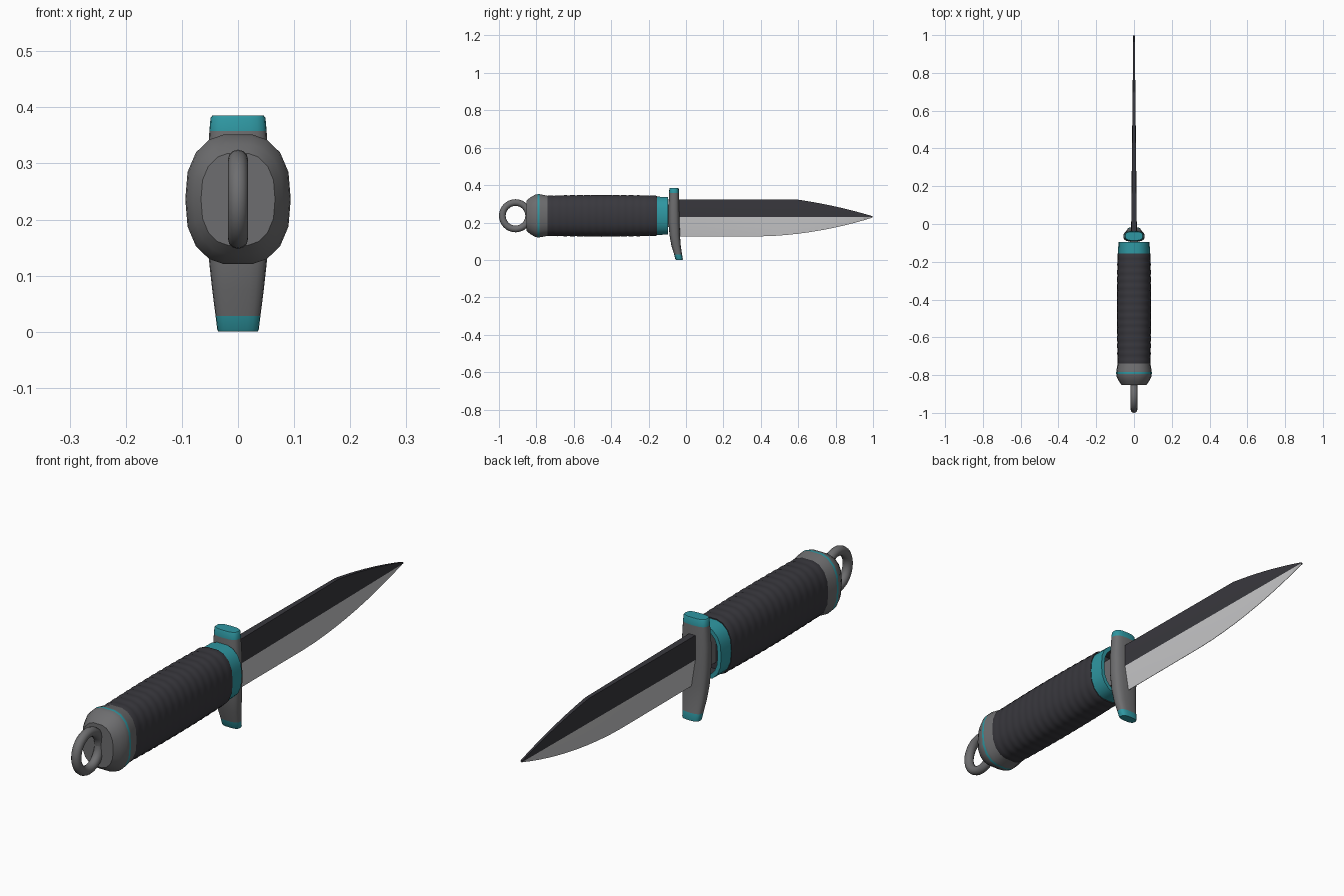
import bpy, bmesh, math

if "Cube" in bpy.data.objects:
    bpy.data.objects.remove(bpy.data.objects["Cube"])


def material(name, rgb):
    m = bpy.data.materials.new(name)
    m.diffuse_color = (*rgb, 1)
    m.use_nodes = True
    m.node_tree.nodes["Principled BSDF"].inputs["Base Color"].default_value = m.diffuse_color
    return m


DARK = material("charcoal", (0.04, 0.039, 0.047))
GREY = material("gunmetal", (0.155, 0.155, 0.16))
TEAL = material("teal", (0.028, 0.31, 0.36))
STEEL = material("light steel", (0.57, 0.57, 0.58))
ZC = 0.236  # height of the handle axis


def finish(name, bm, mats, angle=30):
    bmesh.ops.recalc_face_normals(bm, faces=bm.faces)
    me = bpy.data.meshes.new(name)
    bm.to_mesh(me)
    bm.free()
    ob = bpy.data.objects.new(name, me)
    bpy.context.collection.objects.link(ob)
    for m in mats:
        me.materials.append(m)
    bpy.ops.object.select_all(action='DESELECT')
    ob.select_set(True)
    bpy.context.view_layer.objects.active = ob
    bpy.ops.object.shade_smooth_by_angle(angle=math.radians(angle))
    return ob


def loft(name, sections, mats, bands=None, caps=(True, True), angle=30):
    """Skin a list of point loops; bands gives the material index per strip."""
    bm = bmesh.new()
    loops = [[bm.verts.new(p) for p in s] for s in sections]
    n = len(loops[0])
    for k, (a, b) in enumerate(zip(loops, loops[1:])):
        for i in range(n):
            f = bm.faces.new((a[i], a[(i + 1) % n], b[(i + 1) % n], b[i]))
            f.material_index = bands[k] if bands else 0
    for on, loop, k in ((caps[0], loops[0], 0), (caps[1], loops[-1], -1)):
        if on:
            bm.faces.new(loop).material_index = bands[k] if bands else 0
    return finish(name, bm, mats, angle)


# Handle cross-section: one quarter, mirrored to a full oval
Q = [(0.27, 1), (0.55, 0.92), (0.8, 0.72), (0.957, 0.42), (1, 0)]
half = Q + [(x, -z) for x, z in Q[-2::-1]]
OVAL = half + [(-x, z) for x, z in half[::-1]]


def oval(y, rx, rz):
    return [(x * rx, y, ZC + z * rz) for x, z in OVAL]


# Ribbed grip, slightly barrel shaped
RIBS, SUB, Y0, Y1 = 15, 4, -0.745, -0.155
grip = []
for i in range(RIBS * SUB + 1):
    t = i / (RIBS * SUB)
    s = 0.945 + 0.035 * math.sin(math.pi * t) + 0.022 * abs(math.sin(math.pi * i / SUB))
    grip.append(oval(Y0 + (Y1 - Y0) * t, 0.091 * s, 0.112 * s))
loft("grip", grip, [DARK], angle=40)

# Open collar at the front of the grip: outer wall, rim, dark inner wall
loft("collar", [oval(-0.157, 0.084, 0.102), oval(-0.095, 0.083, 0.101),
                oval(-0.095, 0.068, 0.086), oval(-0.154, 0.068, 0.086)],
     [TEAL, DARK], [0, 0, 1], (False, False))

# Pommel with a thin teal line
loft("pommel", [oval(y, rx, rz) for y, rx, rz in [
    (-0.735, 0.086, 0.106), (-0.775, 0.093, 0.114), (-0.783, 0.094, 0.1155),
    (-0.793, 0.094, 0.1155), (-0.808, 0.092, 0.112), (-0.832, 0.08, 0.098),
    (-0.852, 0.066, 0.082)]], [GREY, TEAL], [0, 0, 1, 0, 0, 0])

# Lanyard ring
MAJ, MIN, NU, NV = 0.0705, 0.018, 32, 12
ring = []
for i in range(NU + 1):
    a = 2 * math.pi * i / NU
    loop = []
    for j in range(NV):
        b = 2 * math.pi * j / NV
        r = MAJ + MIN * math.cos(b)
        loop.append((MIN * math.sin(b), -0.9115 + r * math.cos(a), 0.236 + r * math.sin(a)))
    ring.append(loop)
loft("lanyard_ring", ring, [GREY], caps=(False, False), angle=60)


# Crossguard: rounded bar sweeping forward at the bottom, teal tips
def bar(z, yc, rx, ry):
    pts = []
    for i in range(20):
        a = 2 * math.pi * i / 20
        c, s = math.cos(a), math.sin(a)
        pts.append((math.copysign(abs(c) ** 0.7, c) * rx,
                    yc + math.copysign(abs(s) ** 0.7, s) * ry, z))
    return pts


loft("crossguard", [bar(*p) for p in [
    (0, -0.036, 0.035, 0.018), (0.004, -0.037, 0.037, 0.02),
    (0.028, -0.042, 0.04, 0.021), (0.075, -0.053, 0.046, 0.025),
    (0.13, -0.06, 0.052, 0.028), (0.2, -0.064, 0.056, 0.03),
    (0.28, -0.065, 0.056, 0.029), (0.358, -0.064, 0.051, 0.027),
    (0.381, -0.064, 0.049, 0.025), (0.385, -0.064, 0.046, 0.023)]],
    [GREY, TEAL], [1, 1, 0, 0, 0, 0, 0, 1, 1], angle=40)

# Tang between collar and guard
bm = bmesh.new()
bmesh.ops.create_cube(bm, size=1)
for v in bm.verts:
    v.co = (v.co.x * 0.04, -0.11 + v.co.y * 0.1, 0.236 + v.co.z * 0.12)
finish("tang", bm, [GREY])

# Blade: flat spine, dark upper flats, pale lower bevel running to the edge
STATIONS = [-0.045, 0.1, 0.25, 0.4, 0.47, 0.54, 0.6, 0.66, 0.72, 0.78,
            0.84, 0.9, 0.95, 0.998]
sections = []
for y in STATIONS:
    u = max(0, (y - 0.6) / 0.4)
    w = max(0, (y - 0.42) / 0.58)
    mid = 0.229
    top = 0.322 - 0.089 * (0.65 * u + 0.35 * u * u)
    low = 0.126 + 0.101 * (0.2 * w + 0.8 * w * w)
    t = 0.015 - 0.011 * max(0, y)
    sections.append([(t * 0.9, y, top), (t, y, mid), (0.0008, y, low),
                     (-0.0008, y, low), (-t, y, mid), (-t * 0.9, y, top)])
blade = loft("blade", sections, [DARK, STEEL], angle=10)
for p in blade.data.polygons:
    if abs(p.normal.y) < 0.9:
        zs = [blade.data.vertices[i].co.z for i in p.vertices]
        p.material_index = 1 if max(zs) < 0.2295 else 0
